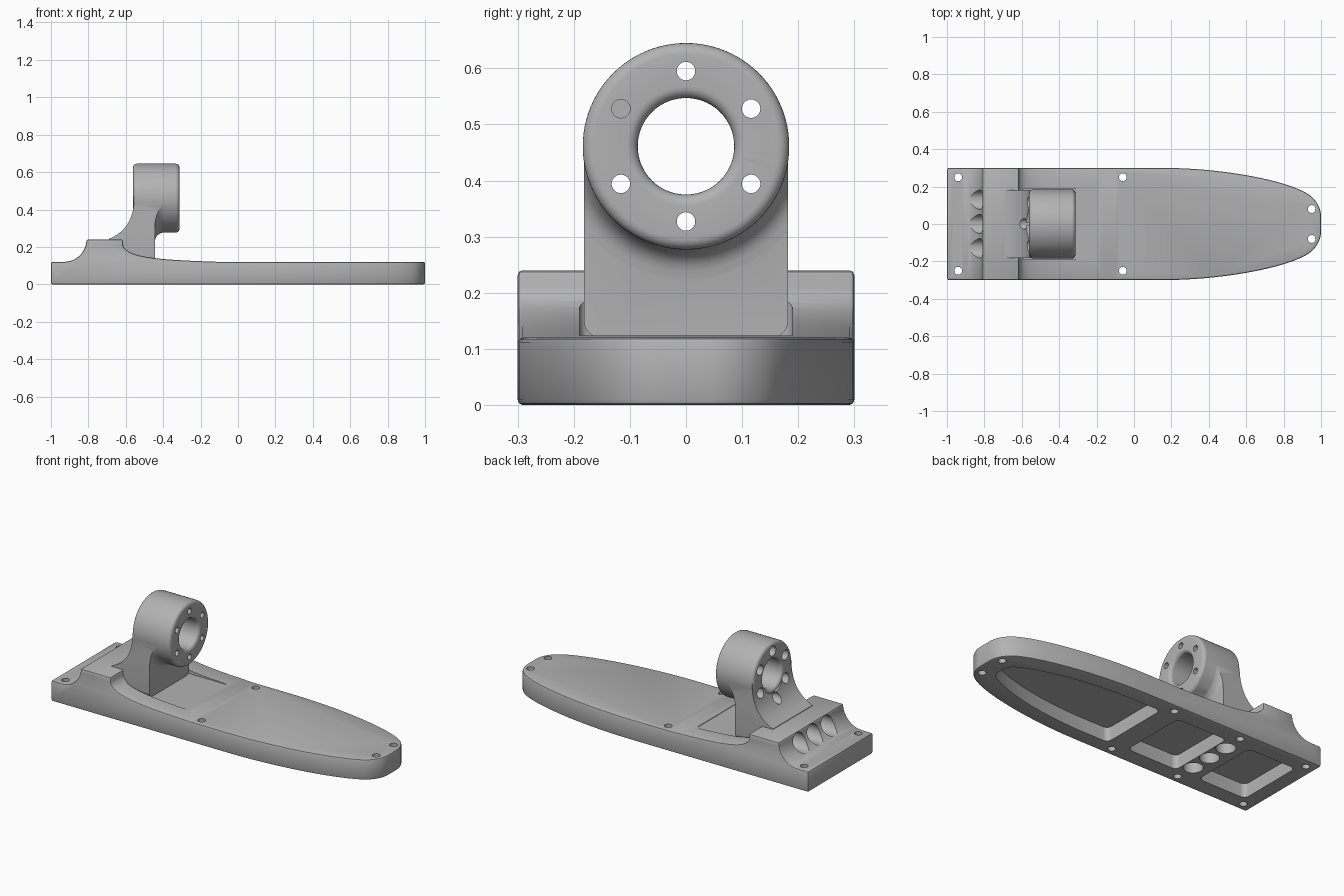
import bpy
import bmesh
import math
from mathutils import Vector
from mathutils.geometry import interpolate_bezier

if "Cube" in bpy.data.objects:
    bpy.data.objects.remove(bpy.data.objects["Cube"])

grey = bpy.data.materials.new("light grey")
grey.use_nodes = True
COLOUR = (0.45, 0.45, 0.45, 1)
grey.diffuse_color = COLOUR
grey.node_tree.nodes["Principled BSDF"].inputs["Base Color"].default_value = COLOUR


def finish(name, bm):
    bmesh.ops.recalc_face_normals(bm, faces=bm.faces)
    mesh = bpy.data.meshes.new(name)
    bm.to_mesh(mesh)
    bm.free()
    mesh.materials.append(grey)
    obj = bpy.data.objects.new(name, mesh)
    bpy.context.collection.objects.link(obj)
    return obj


def prism(name, points, axis, low, high):
    """Extrude a 2D outline along one axis."""
    place = {"x": lambda u, v, w: (w, u, v),
             "y": lambda u, v, w: (u, w, v),
             "z": lambda u, v, w: (u, v, w)}[axis]
    bm = bmesh.new()
    a = [bm.verts.new(place(u, v, low)) for u, v in points]
    b = [bm.verts.new(place(u, v, high)) for u, v in points]
    bm.faces.new(a)
    bm.faces.new(b)
    for i in range(len(a)):
        j = (i + 1) % len(a)
        bm.faces.new((a[i], a[j], b[j], b[i]))
    return finish(name, bm)


def revolve(name, profile, z, steps=96):
    """Turn an (x, radius) profile round the x direction at height z."""
    bm = bmesh.new()
    verts = [bm.verts.new((x, 0, z + r)) for x, r in profile]
    edges = [bm.edges.new(pair) for pair in zip(verts, verts[1:])]
    bmesh.ops.spin(bm, geom=verts + edges, cent=(0, 0, z), axis=(1, 0, 0),
                   angle=math.tau, steps=steps, use_duplicate=False)
    bmesh.ops.remove_doubles(bm, verts=bm.verts, dist=1e-5)
    return finish(name, bm)


def bezier(p, h1, h2, q, n=12):
    pts = interpolate_bezier(*[Vector((a, b, 0)) for a, b in (p, h1, h2, q)], n)
    return [(v[0], v[1]) for v in pts]


def arc(cx, cy, r, start, end, n=10):
    angles = [math.radians(start + (end - start) * i / n) for i in range(n + 1)]
    return [(cx + r * math.cos(a), cy + r * math.sin(a)) for a in angles]


def circle(cx, cy, r, n=32):
    return arc(cx, cy, r, 0, 360, n)[:-1]


def rounded_box(x0, x1, y0, y1, r):
    return (arc(x1 - r, y1 - r, r, 0, 90, 6) + arc(x0 + r, y1 - r, r, 90, 180, 6)
            + arc(x0 + r, y0 + r, r, 180, 270, 6) + arc(x1 - r, y0 + r, r, 270, 360, 6))


def apply(obj):
    graph = bpy.context.evaluated_depsgraph_get()
    mesh = bpy.data.meshes.new_from_object(obj.evaluated_get(graph))
    obj.modifiers.clear()
    obj.data = mesh


def combine(obj, other, operation="DIFFERENCE"):
    mod = obj.modifiers.new("combine", "BOOLEAN")
    mod.operation = operation
    mod.solver = "EXACT"
    mod.object = other
    apply(obj)
    bpy.data.objects.remove(other)


def mirrored(half):
    return half + [(x, -y) for x, y in reversed(half)]


# Foot plate: plan outline trimmed by the side profile
outline = ([(-1, 0.3)] + bezier((0.15, 0.3), (0.5, 0.3), (0.9, 0.22), (0.965, 0.13), 20)
           + bezier((0.965, 0.13), (0.99, 0.1), (1, 0.07), (1, 0.04), 6)[1:])
side = ([(-1.1, -0.1), (-1.1, 0.12)] + arc(-0.93, 0.24, 0.12, -90, 0)
        + [(-0.615, 0.24)]
        + bezier((-0.615, 0.21), (-0.6, 0.14), (-0.4, 0.13), (-0.1, 0.12), 16)
        + [(1.1, 0.12), (1.1, -0.1)])
foot = prism("foot_plate", mirrored(outline), "z", 0, 0.4)
combine(foot, prism("side_profile", side, "y", -0.5, 0.5), "INTERSECT")
bevel = foot.modifiers.new("soft_edges", "BEVEL")
bevel.width = 0.009
bevel.segments = 2
bevel.limit_method = "ANGLE"
bevel.angle_limit = math.radians(40)
apply(foot)

# Seat for the ankle behind and in front of the ridge
combine(foot, prism("seat", rounded_box(-0.6, -0.2, -0.19, 0.19, 0.02), "z", 0.1207, 0.3))

# Underside pockets
toe = (arc(0.03, 0.18, 0.03, 180, 90, 6)
       + bezier((0.2, 0.21), (0.5, 0.2), (0.7, 0.15), (0.84, 0.085), 10)
       + bezier((0.84, 0.085), (0.87, 0.07), (0.89, 0.05), (0.89, 0.02), 6)[1:])
pockets = [mirrored(toe),
           rounded_box(-0.45, -0.125, -0.2, 0.2, 0.03),
           rounded_box(-0.91, -0.6, -0.2, 0.2, 0.03)]
for pocket in pockets:
    combine(foot, prism("pocket", pocket, "z", -0.1, 0.08))

# Holes under the ankle and through the heel ridge
for y in (-0.13, 0, 0.13):
    combine(foot, prism("ankle_access", circle(-0.505, y, 0.052), "z", -0.1, 0.1))
    combine(foot, prism("heel_hole", circle(y, 0.183, 0.052), "x", -1.05, -0.68))

# Screw holes round the rim, the middle pair blind
for x, y, top in ((-0.94, 0.25, 0.3), (-0.06, 0.25, 0.3),
                  (0.95, 0.08, 0.3), (-0.5, 0.25, 0.09)):
    for s in (-1, 1):
        combine(foot, prism("screw_hole", circle(x, s * y, 0.021, 24), "z", -0.1, top))

# Ankle column: flared foot and blend under the ring, trimmed to a round-topped shape
CZ, R = 0.461, 0.184
column = ([(-0.445, 0.1), (-0.445, 0.47), (-0.555, 0.47)]
          + bezier((-0.555, 0.45), (-0.56, 0.35), (-0.6, 0.28), (-0.69, 0.243))
          + [(-0.69, 0.1)])
blend = ([(-0.5, 0), (-0.5, 0.24), (-0.4455, 0.24)]
         + bezier((-0.4445, 0.235), (-0.443, 0.205), (-0.43, 0.19), (-0.39, 0.18), 8)
         + [(-0.39, 0)])
trim = (arc(0, CZ, R - 0.002, 0, 180, 48) + arc(-0.152, 0.15, 0.03, 180, 270, 6)
        + arc(0.152, 0.15, 0.03, 270, 360, 6))
ankle = prism("ankle", column, "y", -0.3, 0.3)
combine(ankle, revolve("ring_blend", blend, CZ), "UNION")
combine(ankle, prism("column_trim", trim, "x", -0.8, -0.35), "INTERSECT")

# Ankle ring with soft rims
X0, X1, B = -0.561, -0.313, 0.02
ring = ([(X0, 0)] + arc(X0 + B, R - B, B, 180, 90, 6)
        + arc(X1 - B, R - B, B, 90, 0, 6) + [(X1, 0)])
combine(ankle, revolve("ring", ring, CZ), "UNION")

# Bore with flared ends
bore_r = 0.086
bore = ([(-0.8, 0), (-0.8, bore_r + B)] + arc(X0 + B, bore_r + B, B, 180, 270, 6)
        + arc(X1 - B, bore_r + B, B, -90, 0, 6) + [(-0.2, bore_r + B), (-0.2, 0)])
combine(ankle, revolve("bore", bore, CZ))

# Bolt circle, counterbored from behind
for i in range(6):
    a = math.radians(90 + 60 * i)
    y, z = 0.134 * math.cos(a), CZ + 0.134 * math.sin(a)
    combine(ankle, prism("bolt_hole", circle(y, z, 0.0165, 24), "x", -0.9, -0.2))
    combine(ankle, prism("counterbore", circle(y, z, 0.029), "x", -0.9, -0.43))

# Smooth shading with sharp edges kept
bpy.ops.object.select_all(action="DESELECT")
for obj in (foot, ankle):
    obj.select_set(True)
bpy.context.view_layer.objects.active = foot
bpy.ops.object.shade_smooth_by_angle(angle=math.radians(30))
